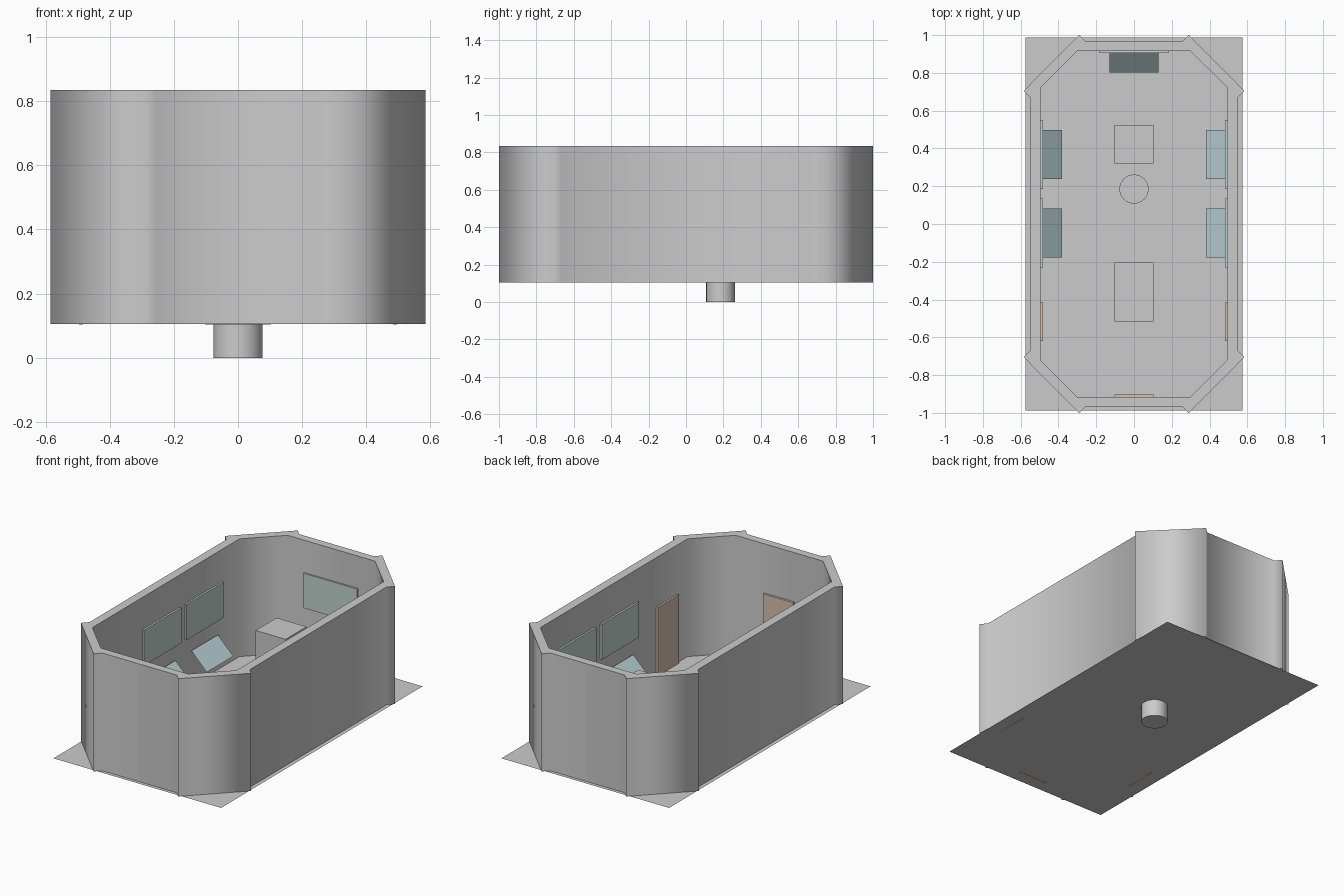
import bpy
from math import radians, hypot

if "Cube" in bpy.data.objects:
    bpy.data.objects.remove(bpy.data.objects["Cube"])

FLOOR, TOP = 0.105, 0.835


def material(name, rgb):
    m = bpy.data.materials.new(name)
    m.diffuse_color = (*rgb, 1)
    m.use_nodes = True
    m.node_tree.nodes["Principled BSDF"].inputs["Base Color"].default_value = m.diffuse_color
    return m


screen_mat = material("screen_green", (0.54, 0.66, 0.61))
console_mat = material("console_blue", (0.54, 0.70, 0.75))
door_mat = material("door_brown", (0.68, 0.53, 0.43))


def finish(name, mat=None):
    o = bpy.context.object
    o.name = name
    if mat:
        o.data.materials.append(mat)
    return o


def box(name, x, y, z, mat=None):
    """Box from (min, max) ranges on each axis."""
    bpy.ops.mesh.primitive_cube_add(size=1, location=[sum(r) / 2 for r in (x, y, z)])
    o = finish(name, mat)
    o.scale = [r[1] - r[0] for r in (x, y, z)]
    bpy.ops.object.transform_apply(location=False, rotation=False, scale=True)


def console(name, x, y, turn):
    """Sloped control panel leaning back at 45 degrees against a wall."""
    bpy.ops.mesh.primitive_plane_add(size=1, location=(x, y, 0.275),
                                     rotation=(radians(45), 0, radians(turn)))
    o = finish(name, console_mat)
    o.scale = (0.26, hypot(0.102, 0.108), 1)


def ring(quarter):
    """Mirror a quarter outline into a closed loop."""
    half = quarter + [(-x, y) for x, y in reversed(quarter)]
    return half + [(-x, -y) for x, y in half]


# Wall ring: octagonal room with corner slabs standing proud of the outside
cu = bpy.data.curves.new("walls", "CURVE")
cu.dimensions, cu.fill_mode = "2D", "BOTH"
cu.extrude = (TOP - FLOOR) / 2
for quarter in ([(0.55, 0.67), (0.584, 0.705), (0.29, 1.0), (0.255, 0.965)],
                [(0.495, 0.72), (0.30, 0.915)]):
    pts = ring(quarter)
    sp = cu.splines.new("POLY")
    sp.points.add(len(pts) - 1)
    for p, (x, y) in zip(sp.points, pts):
        p.co = (x, y, 0, 1)
    sp.use_cyclic_u = True
walls = bpy.data.objects.new("walls", cu)
walls.location.z = (TOP + FLOOR) / 2
bpy.context.collection.objects.link(walls)
bpy.context.view_layer.objects.active = walls
walls.select_set(True)
bpy.ops.object.convert(target="MESH")

# Floor sheet
bpy.ops.mesh.primitive_plane_add(size=1, location=(0, 0, FLOOR))
finish("floor").scale = (1.15, 1.974, 1)

# Round pedestal passing through the floor
bpy.ops.mesh.primitive_cylinder_add(vertices=32, radius=0.077, depth=0.21,
                                    location=(0, 0.185, 0.105))
finish("pedestal")
bpy.ops.object.shade_smooth_by_angle()

# Central blocks
box("tall_block", (-0.103, 0.103), (0.32, 0.525), (FLOOR, 0.525))
box("low_block", (-0.103, 0.103), (-0.515, -0.205), (FLOOR, 0.21))

# Side wall screens, consoles and doors
for side, s in (("left", -1), ("right", 1)):
    wall_x = sorted((s * 0.483, s * 0.496))
    for place, yc in (("front", -0.048), ("rear", 0.368)):
        box(f"{side}_{place}_screen", wall_x, (yc - 0.182, yc + 0.182), (0.415, 0.635), screen_mat)
        console(f"{side}_{place}_console", s * 0.434, yc, -90 * s)
    box(f"{side}_door", wall_x, (-0.62, -0.415), (0.104, 0.53), door_mat)

# Back screen and console, front door
box("back_screen", (-0.183, 0.183), (0.904, 0.916), (0.42, 0.635), screen_mat)
console("back_console", 0, 0.854, 0)
box("front_door", (-0.103, 0.103), (-0.916, -0.902), (0.104, 0.53), door_mat)
